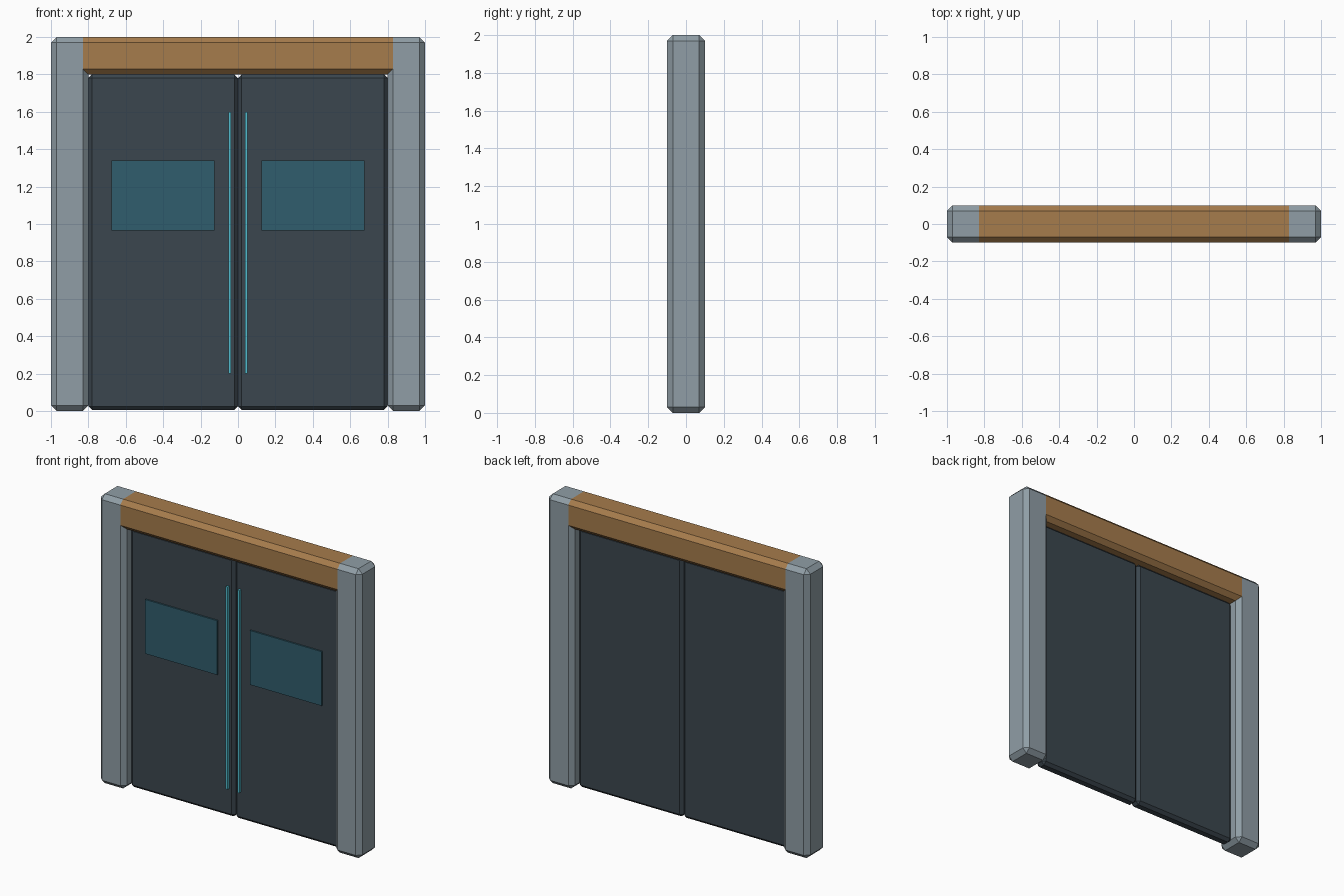
import bpy
import bmesh
from mathutils import Vector

if "Cube" in bpy.data.objects:
    bpy.data.objects.remove(bpy.data.objects["Cube"])


def material(name, rgb):
    """Flat colour given as 0-255 sRGB, stored as linear."""
    lin = [(c / 255 / 12.92) if c < 10 else ((c / 255 + 0.055) / 1.055) ** 2.4 for c in rgb]
    mat = bpy.data.materials.new(name)
    mat.diffuse_color = (*lin, 1.0)
    mat.use_nodes = True
    mat.node_tree.nodes["Principled BSDF"].inputs["Base Color"].default_value = mat.diffuse_color
    return mat


STEEL = material("grey steel", (144, 158, 166))
ORANGE = material("ochre orange", (166, 124, 76))
DARK = material("dark slate", (59, 70, 78))
GLASS = material("teal glass", (48, 93, 109))
CYAN = material("bright cyan", (82, 190, 208))


def block(name, lo, hi, mat, chamfer=0.0, along=None):
    """Box from corner lo to corner hi, chamfered on all edges or only those along one axis."""
    lo, hi = Vector(lo), Vector(hi)
    centre, size = (lo + hi) / 2, hi - lo
    bm = bmesh.new()
    bmesh.ops.create_cube(bm, size=1.0)
    for v in bm.verts:
        v.co = Vector(a * b for a, b in zip(v.co, size))
    if chamfer:
        edges = [e for e in bm.edges if along is None
                 or abs(e.verts[0].co[along] - e.verts[1].co[along]) > 1e-4]
        bmesh.ops.bevel(bm, geom=edges, offset=chamfer, segments=1,
                        profile=0.5, affect='EDGES')
    mesh = bpy.data.meshes.new(name)
    bm.to_mesh(mesh)
    bm.free()
    mesh.materials.append(mat)
    obj = bpy.data.objects.new(name, mesh)
    obj.location = centre
    bpy.context.collection.objects.link(obj)
    return obj


def mirrored(name, lo, hi, mat, chamfer=0.0):
    """Right-hand block plus its left-hand twin."""
    block(name + "_right", lo, hi, mat, chamfer)
    block(name + "_left", (-hi[0], lo[1], lo[2]), (-lo[0], hi[1], hi[2]), mat, chamfer)


# Frame: two side posts and the lintel fitted between their flat faces
mirrored("side_post", (0.8, -0.1, 0.0), (1.0, 0.1, 2.0), STEEL, 0.03)
block("lintel", (-0.83, -0.1, 1.8), (0.83, 0.1, 2.0), ORANGE, 0.03, along=0)

# Double door panels
mirrored("door_panel", (0.0, -0.04, 0.005), (0.8, 0.04, 1.8), DARK, 0.02)

# Windows and long light strips on the front of the doors
mirrored("window", (0.125, -0.05, 0.965), (0.675, -0.035, 1.34), GLASS)
mirrored("handle_strip", (0.038, -0.06, 0.2), (0.052, -0.035, 1.6), CYAN)
